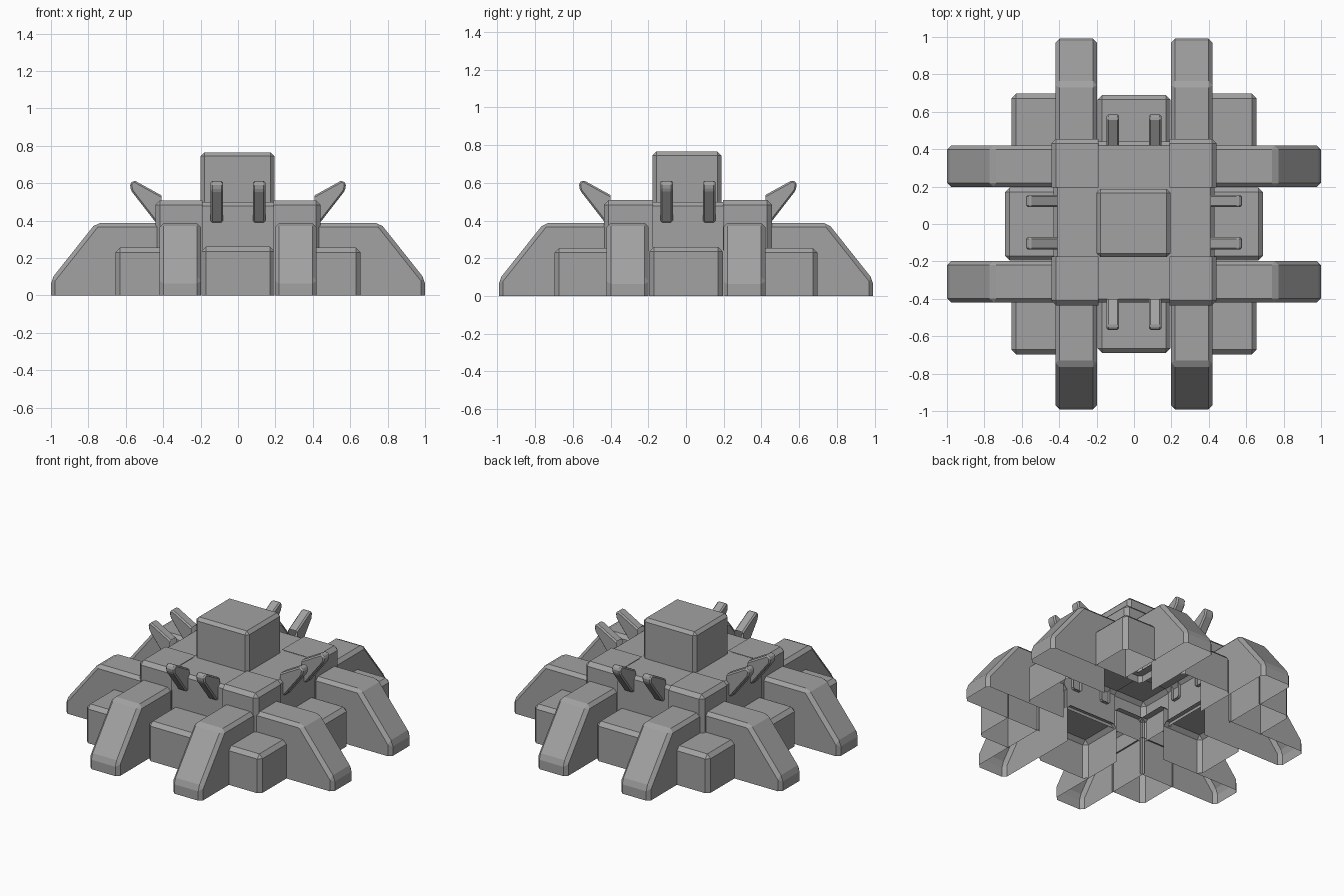
import bpy
import bmesh
from math import pi
from mathutils import Matrix, Vector

cube = bpy.data.objects.get("Cube")
if cube:
    bpy.data.objects.remove(cube, do_unlink=True)

grey = bpy.data.materials.new("plain grey")
grey.use_nodes = True
COLOUR = (0.36, 0.36, 0.36, 1)
grey.diffuse_color = COLOUR
grey.node_tree.nodes["Principled BSDF"].inputs["Base Color"].default_value = COLOUR

# Directions in the local frame, where outward is -y
DOWN, INNER = Vector((0, 0, -1)), Vector((0, 1, 0))
MINUS, PLUS = Vector((-1, 0, 0)), Vector((1, 0, 0))


def shell(name, profile, w0, w1, opened, bevel, matrix=Matrix()):
    """Extrude an (outward, height) profile from w0 to w1, open some sides, chamfer the rest."""
    bm = bmesh.new()
    ends = [[bm.verts.new(matrix @ Vector((w, -r, z))) for r, z in profile] for w in (w0, w1)]
    for end in ends:
        bm.faces.new(end)
    n = len(profile)
    for i in range(n):
        j = (i + 1) % n
        bm.faces.new((ends[0][i], ends[0][j], ends[1][j], ends[1][i]))
    bmesh.ops.recalc_face_normals(bm, faces=bm.faces[:])
    bm.normal_update()
    dirs = [matrix.to_3x3() @ d for d in opened]
    gone = [f for f in bm.faces if any(f.normal.dot(d) > 0.99 for d in dirs)]
    bmesh.ops.delete(bm, geom=gone, context='FACES')
    edges = [e for e in bm.edges if len(e.link_faces) == 2]
    bmesh.ops.bevel(bm, geom=edges, offset=bevel, offset_type='OFFSET',
                    segments=1, affect='EDGES', clamp_overlap=True)
    mesh = bpy.data.meshes.new(name)
    bm.to_mesh(mesh)
    bm.free()
    mesh.materials.append(grey)
    obj = bpy.data.objects.new(name, mesh)
    bpy.context.collection.objects.link(obj)
    return obj


def block(r0, r1, z0, z1):
    return [(r0, z0), (r1, z0), (r1, z1), (r0, z1)]


# Central tower
shell("tower", block(-0.187, 0.177, 0.45, 0.765), -0.2, 0.195, [DOWN], 0.02)

# Parts repeated on each of the four sides
for k, side in enumerate(("front", "left", "back", "right")):
    turn = Matrix.Rotation(k * pi / 2, 4, 'Z')
    shifted = Matrix.Translation((0, 0.01, 0)) @ turn
    tip = 1.0 if k % 2 else 0.992

    # Sloping buttress legs
    leg = [(0.4, 0), (tip, 0), (tip, 0.085), (tip - 0.24, 0.387), (0.4, 0.387)]
    for n, s in enumerate((-1, 1)):
        w0, w1 = sorted((s * 0.198, s * 0.42))
        shell(f"{side}_leg_{n + 1}", leg, w0, w1, [DOWN, INNER], 0.022, turn)

    # Low block between the legs
    shell(f"{side}_block", block(0.4, 0.69, 0, 0.26), -0.195, 0.195, [DOWN, INNER], 0.025, turn)

    # Middle section of the deck
    shell(f"{side}_deck", block(0.15, 0.43, 0.24, 0.498), -0.2, 0.2,
          [DOWN, INNER, MINUS, PLUS], 0.02, shifted)

    # Pair of leaning fins
    fin = [(0.41, 0.39), (0.44, 0.39), (0.572, 0.56), (0.578, 0.598),
           (0.555, 0.615), (0.41, 0.535)]
    for n, c in enumerate((-0.113, 0.113)):
        shell(f"{side}_fin_{n + 1}", fin, c - 0.033, c + 0.033, [INNER], 0.009, shifted)

# Parts repeated on each corner
for sx, xname in ((1, "left"), (-1, "right")):
    for sy, yname in ((1, "front"), (-1, "back")):
        mirror = Matrix.Diagonal((sx, sy, 1, 1))
        shell(f"{yname}_{xname}_corner_block", block(0.41, 0.697, 0, 0.255), 0.41, 0.655,
              [DOWN, INNER, MINUS], 0.025, mirror)
        shell(f"{yname}_{xname}_deck_corner", block(0.185, 0.445, 0.24, 0.508), 0.19, 0.442,
              [DOWN, INNER, MINUS], 0.025, Matrix.Translation((0, 0.01, 0)) @ mirror)
